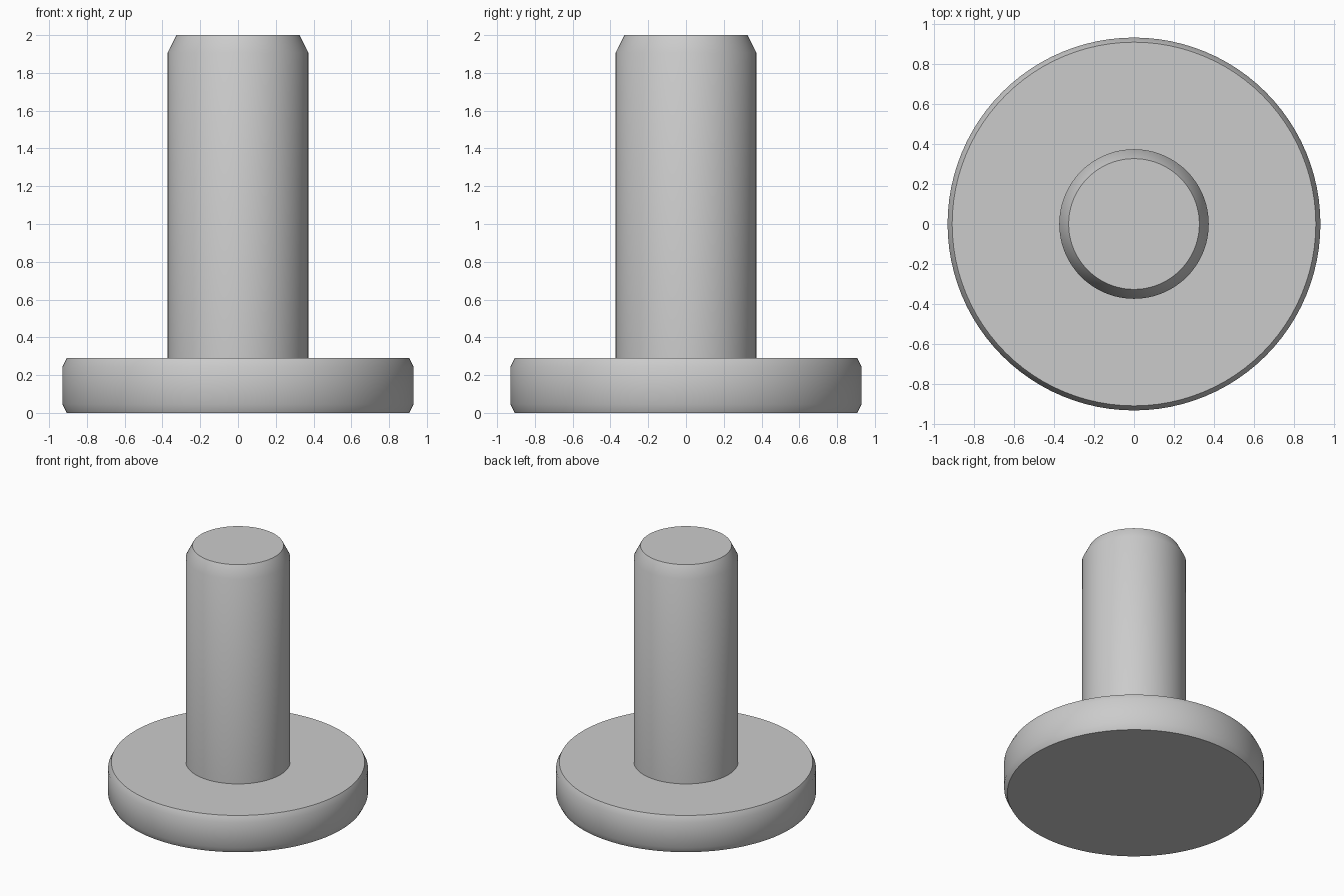
import bpy
import bmesh
import math

cube = bpy.data.objects.get("Cube")
if cube:
    bpy.data.objects.remove(cube, do_unlink=True)

SEGMENTS = 96

# Plain grey metal
metal = bpy.data.materials.new("grey metal")
metal.use_nodes = True
colour = (0.6, 0.6, 0.6, 1.0)
metal.diffuse_color = colour
metal.node_tree.nodes["Principled BSDF"].inputs["Base Color"].default_value = colour


def turned_part(name, profile):
    """Revolve (radius, height) points into a closed part with flat end caps."""
    bm = bmesh.new()
    rings = []
    for radius, height in profile:
        ring = []
        for i in range(SEGMENTS):
            a = math.tau * i / SEGMENTS
            ring.append(bm.verts.new((radius * math.cos(a), radius * math.sin(a), height)))
        rings.append(ring)
    for low, high in zip(rings, rings[1:]):
        for i in range(SEGMENTS):
            j = (i + 1) % SEGMENTS
            bm.faces.new((low[i], low[j], high[j], high[i]))
    bm.faces.new(rings[0][::-1])
    bm.faces.new(rings[-1])
    mesh = bpy.data.meshes.new(name)
    bm.to_mesh(mesh)
    bm.free()
    mesh.materials.append(metal)
    part = bpy.data.objects.new(name, mesh)
    bpy.context.collection.objects.link(part)
    bpy.ops.object.select_all(action="DESELECT")
    part.select_set(True)
    bpy.context.view_layer.objects.active = part
    bpy.ops.object.shade_smooth_by_angle(angle=math.radians(40))
    return part


# Wide disc with chamfered rims
base_disc = turned_part("base_disc", [(0.907, 0), (0.93, 0.046), (0.93, 0.244), (0.907, 0.29)])

# Upright pin with a chamfered tip, seated on the disc
pin = turned_part("pin", [(0.373, 0.28), (0.373, 1.907), (0.326, 2.0)])
